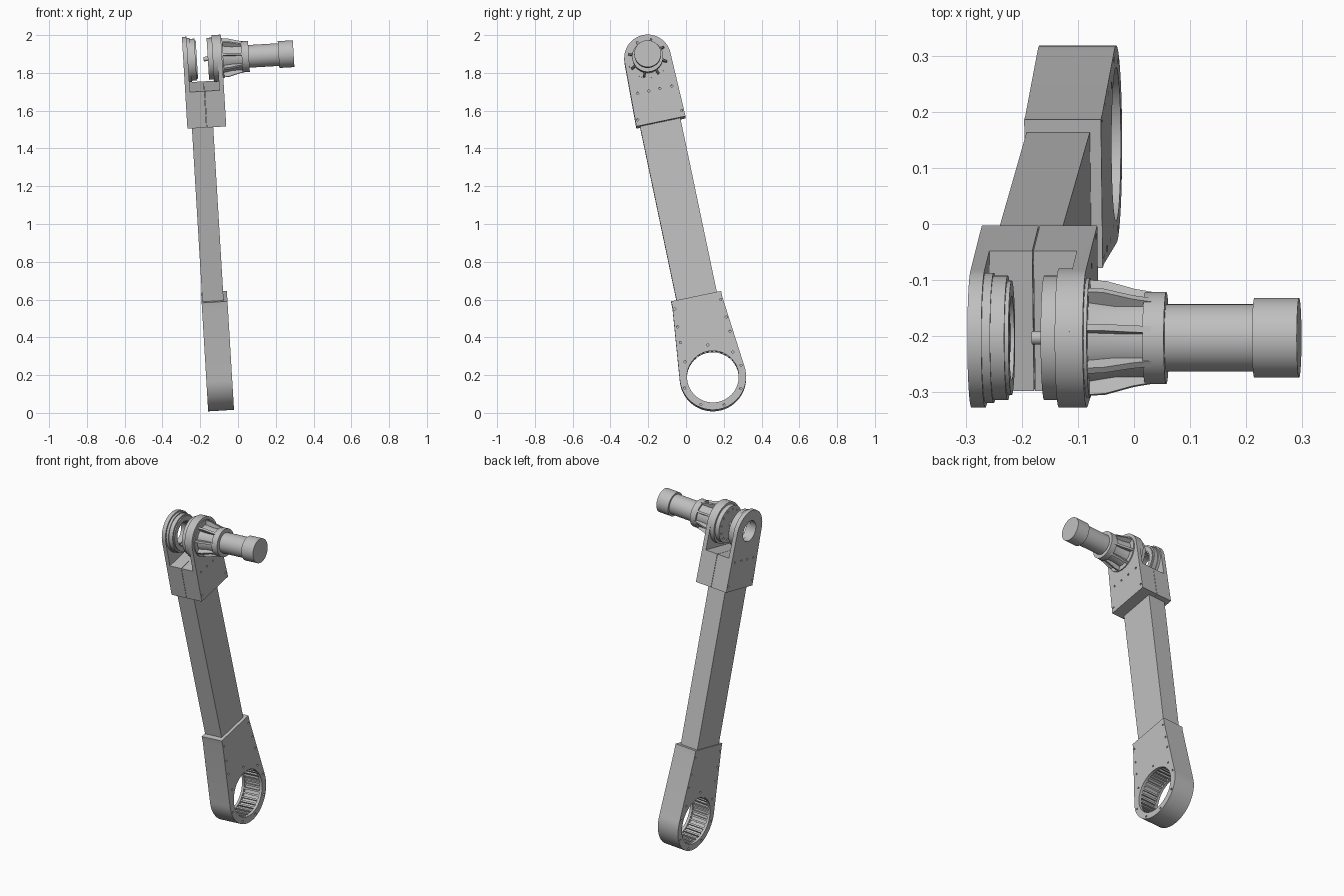
import bpy, bmesh
from math import pi, cos, sin, radians
from mathutils import Matrix, Vector

if "Cube" in bpy.data.objects:
    bpy.data.objects.remove(bpy.data.objects["Cube"])

grey = bpy.data.materials.new("machined_grey")
grey.use_nodes = True
grey.diffuse_color = (0.52, 0.52, 0.52, 1)
grey.node_tree.nodes["Principled BSDF"].inputs["Base Color"].default_value = grey.diffuse_color

# Arm frame: x along the joint axis, z along the arm, origin at the upper joint
ax = Vector((0.998, 0, 0.06)).normalized()
az = Vector((-0.059, -0.205, 0.977))
az = (az - ax * az.dot(ax)).normalized()
ay = az.cross(ax)
FRAME = Matrix.Translation((-0.1, -0.203, 1.878)) @ Matrix((ax, ay, az)).transposed().to_4x4()
parts = []


def finish(name, bm, keep=True):
    bmesh.ops.remove_doubles(bm, verts=bm.verts, dist=1e-5)
    bmesh.ops.recalc_face_normals(bm, faces=bm.faces)
    mesh = bpy.data.meshes.new(name)
    bm.to_mesh(mesh)
    bm.free()
    mesh.materials.append(grey)
    ob = bpy.data.objects.new(name, mesh)
    bpy.context.collection.objects.link(ob)
    if keep:
        parts.append(ob)
    return ob


def add_prism(bm, pts, a, b, place):
    """Extrude a 2D outline from a to b; place maps (u, v, depth) to 3D."""
    ends = [[bm.verts.new(place(u, v, d)) for u, v in pts] for d in (a, b)]
    bm.faces.new(ends[0])
    bm.faces.new(ends[1])
    n = len(pts)
    for i in range(n):
        j = (i + 1) % n
        bm.faces.new((ends[0][i], ends[0][j], ends[1][j], ends[1][i]))


def side(u, v, d):
    return Vector((d, u, v))


def prism(name, pts, x0, x1, keep=True):
    bm = bmesh.new()
    add_prism(bm, pts, x0, x1, side)
    return finish(name, bm, keep)


def rect(y0, y1, z0, z1):
    return [(y0, z0), (y1, z0), (y1, z1), (y0, z1)]


def arc(cy, cz, r, a0, a1, n):
    angles = [radians(a0 + (a1 - a0) * i / n) for i in range(n + 1)]
    return [(cy + r * cos(a), cz + r * sin(a)) for a in angles]


def lathe(name, profile, cy=0, cz=0, closed=True, keep=True, n=64):
    """Turn an (x, radius) profile about the joint axis direction."""
    bm = bmesh.new()
    vs = [bm.verts.new((x, cy, cz + r)) for x, r in profile]
    es = [bm.edges.new(p) for p in zip(vs, vs[1:])]
    if closed:
        es.append(bm.edges.new((vs[-1], vs[0])))
    bmesh.ops.spin(bm, geom=vs + es, cent=(0, cy, cz), axis=(1, 0, 0), angle=2 * pi, steps=n)
    return finish(name, bm, keep)


def ring(name, x0, x1, r_in, r_out, **kw):
    return lathe(name, [(x0, r_in), (x1, r_in), (x1, r_out), (x0, r_out)], **kw)


def rod(name, x0, x1, r, **kw):
    return lathe(name, [(x0, 0), (x0, r), (x1, r), (x1, 0)], closed=False, **kw)


def dots(centres, x0, x1, r):
    bm = bmesh.new()
    for y, z in centres:
        add_prism(bm, arc(y, z, r, 0, 330, 11), x0, x1, side)
    return finish("hole_cutter", bm, False)


def cut(ob, *cutters):
    for c in cutters:
        mod = ob.modifiers.new("cut", "BOOLEAN")
        mod.operation, mod.solver, mod.object = "DIFFERENCE", "EXACT", c
        c.hide_render = True
    bpy.context.view_layer.update()
    mesh = bpy.data.meshes.new_from_object(ob.evaluated_get(bpy.context.evaluated_depsgraph_get()))
    ob.modifiers.clear()
    ob.data = mesh
    for c in cutters:
        bpy.data.objects.remove(c)


# Tube between the two end housings
prism("arm_tube", rect(-0.113, 0.105, -1.40, -0.17), -0.166, -0.053)

# Upper fork: rounded plates over a split block
fork = prism("upper_fork", [(-0.133, -0.343), (0.133, -0.343)] + arc(0, 0, 0.124, -2, 182, 40), -0.19, 0.016)
bolts = [(-0.119, -0.31), (0.119, -0.31), (-0.09, -0.172), (-0.03, -0.172), (0.03, -0.172), (0.095, -0.172)]
cut(fork,
    prism("slot", rect(-0.3, 0.3, -0.147, 0.3), -0.165, -0.009, False),
    prism("seam", rect(-0.3, 0.3, -0.4, -0.1), -0.0885, -0.0865, False),
    rod("bore", -0.3, -0.1, 0.062, keep=False),
    dots(bolts, -0.2, -0.18, 0.006),
    dots(bolts, 0.006, 0.03, 0.006))

# Idler bearing on the left plate
ring("idler_boss", -0.166, -0.150, 0.062, 0.116)
bearing = ring("idler_bearing", -0.150, -0.125, 0.068, 0.111)
cut(bearing, dots(arc(0, 0, 0.09, 0, 330, 11), -0.135, -0.11, 0.006))
ring("idler_lip", -0.125, -0.118, 0.075, 0.102)

# Drive side discs and shaft
rod("drive_boss", -0.034, -0.008, 0.124)
disc = rod("drive_disc", -0.060, -0.034, 0.111)
cut(disc, dots(arc(0, 0, 0.09, 0, 330, 11), -0.07, -0.05, 0.006))
rod("drive_shaft", -0.082, -0.060, 0.012, n=24)

# Gearbox with radial ribs
lathe("gearbox", [(0.016, 0), (0.016, 0.107), (0.022, 0.107), (0.022, 0.080), (0.07, 0.072),
                  (0.12, 0.072), (0.12, 0.082), (0.158, 0.082), (0.158, 0)], closed=False)
bm = bmesh.new()
for k in range(8):
    turn = Matrix.Rotation((k + 0.5) * pi / 4, 3, "X")
    add_prism(bm, [(0.018, 0.06), (0.018, 0.104), (0.05, 0.102), (0.10, 0.088), (0.14, 0.081), (0.14, 0.06)],
              -0.006, 0.006, lambda u, v, d: turn @ Vector((u, d, v)))
finish("gearbox_ribs", bm)

# Motor
rod("motor_body", 0.15, 0.32, 0.060)
rod("motor_cap", 0.315, 0.395, 0.071)

# Lower housing with its large bore
CY, CZ = -0.008, -1.722
outline = [(-0.142, -1.32), (-0.142, -1.286), (0.128, -1.286), (0.128, -1.32)]
lower = prism("lower_housing", outline + arc(CY, CZ, 0.176, 6, -186, 48), -0.170, -0.033)
screws = [(-0.132, -1.33), (-0.136, -1.425), (-0.139, -1.51), (-0.136, -1.615), (0.116, -1.33), (0.126, -1.427),
          (0.13, -1.505), (0.122, -1.615), (0, -1.552)]
screws += arc(CY, CZ, 0.161, 10, -170, 4)
cut(lower,
    rod("bore", -0.3, 0.1, 0.137, cy=CY, cz=CZ, keep=False, n=72),
    ring("groove", -0.155, -0.050, 0.12, 0.152, cy=CY, cz=CZ, keep=False, n=72),
    dots(screws, -0.18, -0.16, 0.006),
    dots(screws, -0.043, -0.02, 0.006))

# Bars lining the bore
bm = bmesh.new()
hub = Vector((0, CY, CZ))
for k in range(36):
    turn = Matrix.Rotation(k * pi / 18, 3, "X")
    add_prism(bm, rect(-0.005, 0.005, 0.139, 0.153), -0.156, -0.049,
              lambda u, v, d: hub + turn @ Vector((d, u, v)))
finish("bore_bars", bm)

# Place everything and shade round surfaces smooth
for ob in parts:
    ob.matrix_world = FRAME
bpy.ops.object.select_all(action="DESELECT")
for ob in parts:
    ob.select_set(True)
bpy.context.view_layer.objects.active = parts[0]
bpy.ops.object.shade_smooth_by_angle(angle=radians(30))
